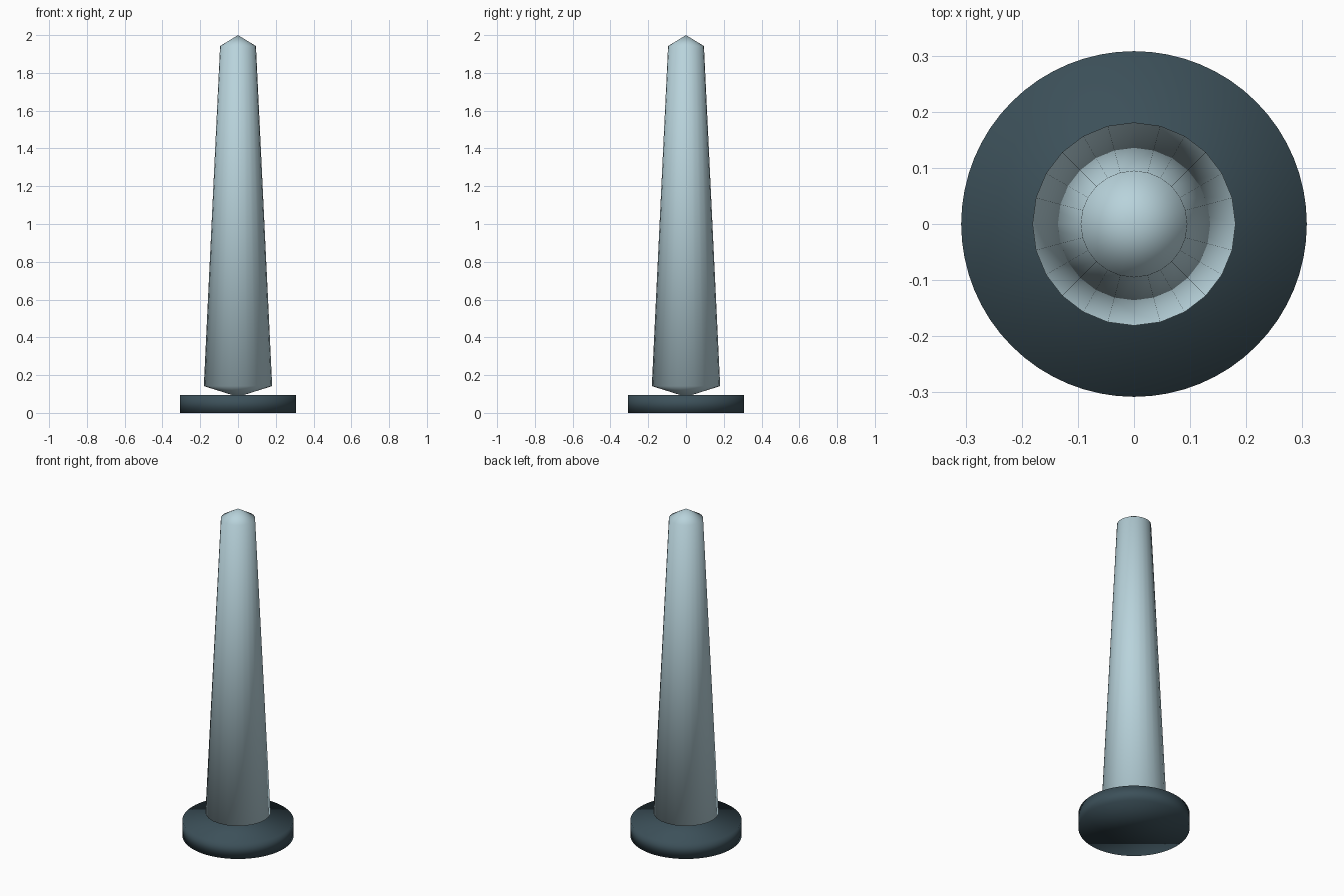
import bpy
import bmesh
from math import cos, sin, tau

cube = bpy.data.objects.get("Cube")
if cube:
    bpy.data.objects.remove(cube, do_unlink=True)


def make_material(name, rgb):
    mat = bpy.data.materials.new(name)
    mat.use_nodes = True
    colour = (*rgb, 1.0)
    mat.diffuse_color = colour
    mat.node_tree.nodes["Principled BSDF"].inputs["Base Color"].default_value = colour
    return mat


def make_turned(name, rings, sides, mat, tips=None):
    """Stack rings of (radius, z); close with points at tips, or flat caps."""
    bm = bmesh.new()
    loops = [[bm.verts.new((r * cos(tau * i / sides), r * sin(tau * i / sides), z))
              for i in range(sides)] for r, z in rings]
    for low, high in zip(loops, loops[1:]):
        for i in range(sides):
            j = (i + 1) % sides
            bm.faces.new((low[i], low[j], high[j], high[i]))
    if tips:
        for loop, z in zip((loops[0], loops[-1]), tips):
            tip = bm.verts.new((0, 0, z))
            for i in range(sides):
                bm.faces.new((loop[i], loop[(i + 1) % sides], tip))
    else:
        bm.faces.new(loops[0])
        bm.faces.new(loops[-1])
    bmesh.ops.recalc_face_normals(bm, faces=bm.faces)
    for face in bm.faces:
        face.smooth = True
    mesh = bpy.data.meshes.new(name)
    bm.to_mesh(mesh)
    bm.free()
    mesh.materials.append(mat)
    obj = bpy.data.objects.new(name, mesh)
    bpy.context.collection.objects.link(obj)
    return obj


pale_blue = make_material("pale blue grey", (0.48, 0.65, 0.71))
dark_slate = make_material("dark slate", (0.045, 0.08, 0.10))

# Round foot with flat top and bottom
make_turned("base", [(0.308, 0), (0.308, 0.095)], 64, dark_slate)

# Tapered shaft, pointed at both ends and resting in the base
make_turned("shaft", [(0.181, 0.142), (0.095, 1.942)], 24, pale_blue, tips=(0.085, 2.0))
